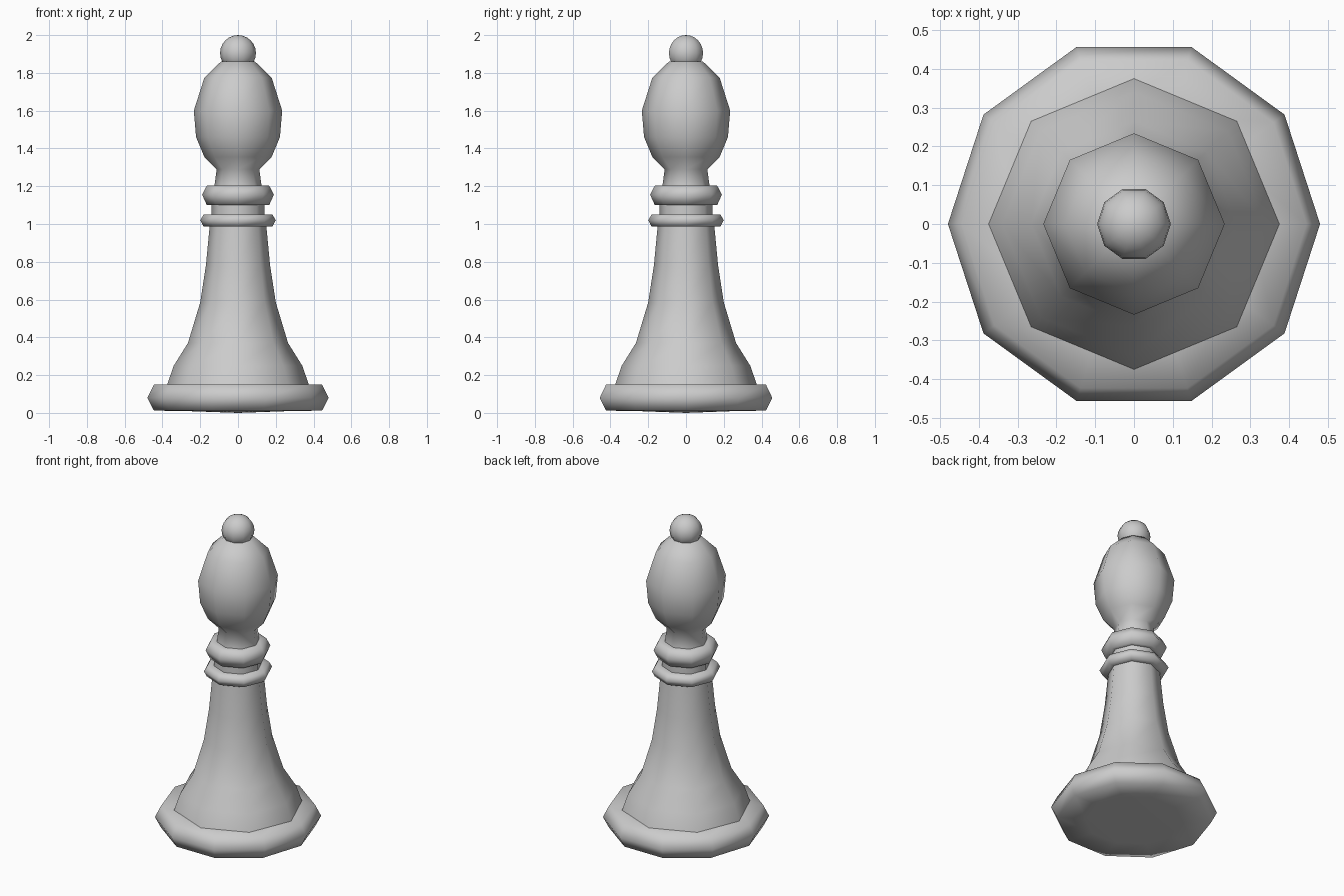
import bpy
import bmesh
from math import cos, sin, pi, radians

if "Cube" in bpy.data.objects:
    bpy.data.objects.remove(bpy.data.objects["Cube"])


def lathe(name, profile, sides):
    """Spin a bottom-to-top (radius, height) profile around z."""
    bm = bmesh.new()
    rings = []
    for r, z in profile:
        count = sides if r > 0 else 1
        rings.append([bm.verts.new((r * cos(2 * pi * i / sides),
                                    r * sin(2 * pi * i / sides), z))
                      for i in range(count)])
    for low, high in zip(rings, rings[1:]):
        for i in range(sides):
            j = (i + 1) % sides
            if len(low) == 1:
                bm.faces.new((low[0], high[j], high[i]))
            elif len(high) == 1:
                bm.faces.new((low[i], low[j], high[0]))
            else:
                bm.faces.new((low[i], low[j], high[j], high[i]))
    mesh = bpy.data.meshes.new(name)
    bm.to_mesh(mesh)
    bm.free()
    mesh.shade_smooth()
    mesh.set_sharp_from_angle(angle=radians(75))
    obj = bpy.data.objects.new(name, mesh)
    bpy.context.collection.objects.link(obj)
    return obj


# Ten-sided foot with a slightly bulged underside
lathe("base", [(0, 0), (0.28, 0.01), (0.445, 0.012), (0.48, 0.08),
               (0.445, 0.15), (0.3, 0.15)], 10)

# Flared eight-sided stem
lathe("stem", [(0.375, 0.15), (0.34, 0.25), (0.265, 0.37), (0.2, 0.585),
               (0.17, 0.78), (0.15, 0.99)], 8)

# Two collars with the short neck between them
lathe("lower_collar", [(0.14, 0.987), (0.183, 0.987), (0.2, 1.02),
                       (0.182, 1.05), (0.13, 1.05)], 8)
lathe("neck", [(0.14, 1.05), (0.14, 1.10)], 8)
lathe("upper_collar", [(0.13, 1.10), (0.165, 1.10), (0.19, 1.155),
                       (0.165, 1.203), (0.12, 1.203)], 8)

# Egg-shaped head rising from a narrow waist
lathe("head", [(0.125, 1.2), (0.113, 1.29), (0.178, 1.355), (0.222, 1.46),
               (0.234, 1.6), (0.178, 1.775), (0.09, 1.86), (0, 1.865)], 8)

# Ten-sided ball on top
R, CZ, STEPS = 0.095, 1.905, 12
ball = [(R * cos(a), CZ + R * sin(a))
        for a in (-pi / 2 + pi * k / STEPS for k in range(1, STEPS))]
lathe("top_ball", [(0, CZ - R)] + ball + [(0, CZ + R)], 10)
